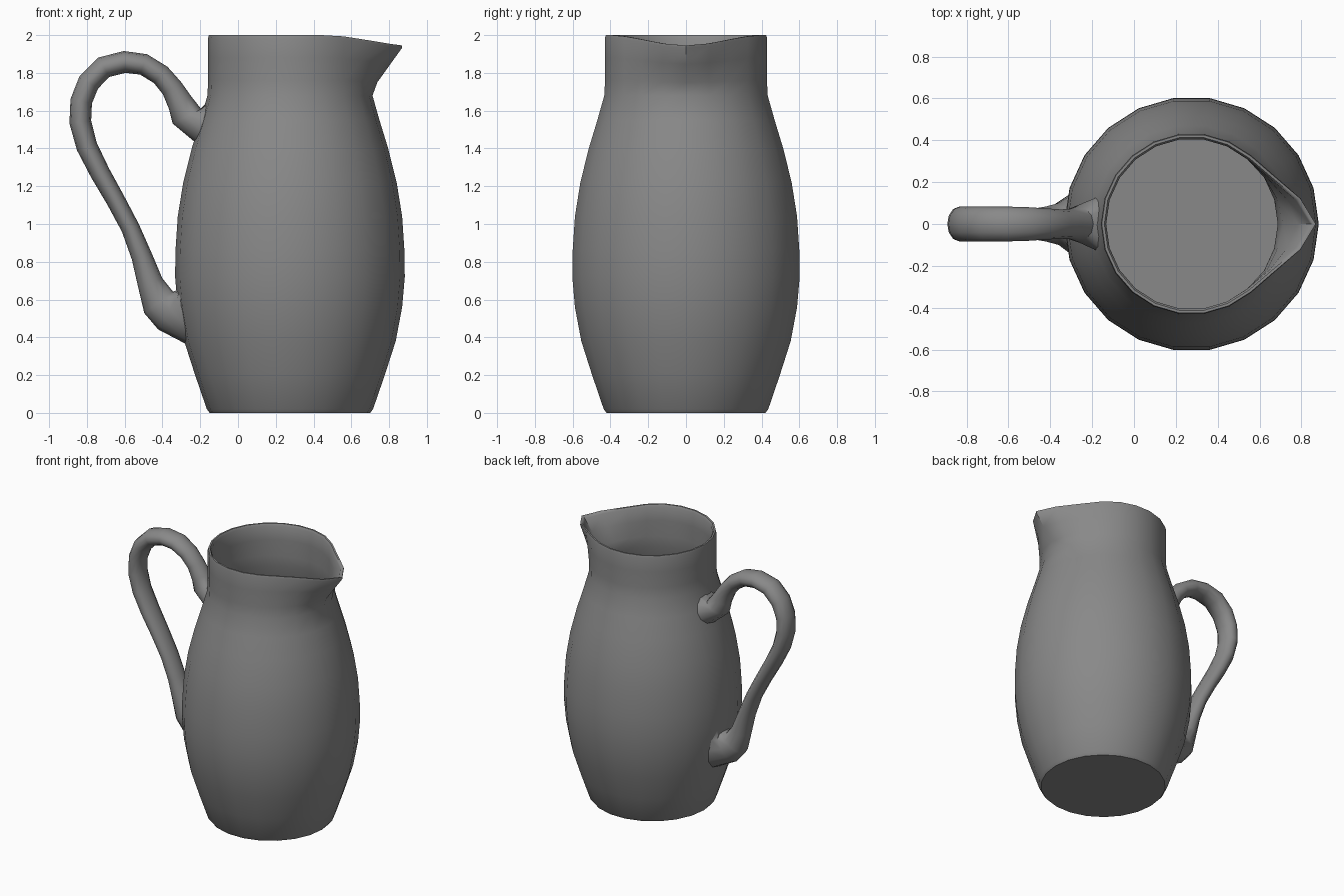
import bpy
import bmesh
from math import sin, cos, pi, sqrt, radians
from mathutils import Vector

if "Cube" in bpy.data.objects:
    bpy.data.objects.remove(bpy.data.objects["Cube"], do_unlink=True)

CX = 0.275      # axis of the jug body
SIDES = 22
WALL = 0.025

clay = bpy.data.materials.new("grey_clay")
clay.use_nodes = True
clay.diffuse_color = (0.25, 0.25, 0.25, 1)
bsdf = clay.node_tree.nodes["Principled BSDF"]
bsdf.inputs["Base Color"].default_value = (0.25, 0.25, 0.25, 1)
bsdf.inputs["Roughness"].default_value = 0.7

# Outer profile of the body: radius, height, amount of spout pull
PROFILE = [(0.425, 0, 0), (0.44, 0.02, 0), (0.502, 0.2, 0), (0.56, 0.38, 0),
           (0.594, 0.56, 0), (0.608, 0.72, 0), (0.606, 0.86, 0), (0.594, 1.04, 0),
           (0.565, 1.22, 0), (0.52, 1.4, 0), (0.474, 1.55, 0), (0.437, 1.68, 0),
           (0.433, 1.76, 0.18), (0.433, 1.88, 0.6), (0.433, 1.985, 0.97),
           (0.429, 2.0, 1)]


def body_radius(z):
    for (r0, z0, _), (r1, z1, _) in zip(PROFILE, PROFILE[1:]):
        if z <= z1:
            return r0 + (r1 - r0) * (z - z0) / (z1 - z0)
    return PROFILE[-1][0]


def loft(bm, rings):
    """Join equal rings of points with quads and return the vertex rings."""
    loops = [[bm.verts.new(p) for p in ring] for ring in rings]
    for a, b in zip(loops, loops[1:]):
        n = len(a)
        for i in range(n):
            bm.faces.new((a[i], a[(i + 1) % n], b[(i + 1) % n], b[i]))
    return loops


def finish(name, bm, angle):
    bmesh.ops.recalc_face_normals(bm, faces=bm.faces)
    mesh = bpy.data.meshes.new(name)
    bm.to_mesh(mesh)
    bm.free()
    mesh.materials.append(clay)
    obj = bpy.data.objects.new(name, mesh)
    bpy.context.collection.objects.link(obj)
    bpy.ops.object.select_all(action="DESELECT")
    bpy.context.view_layer.objects.active = obj
    obj.select_set(True)
    bpy.ops.object.shade_smooth_by_angle(angle=radians(angle))
    return obj


def body_ring(r, z, pull):
    """Round section whose front is drawn out and dipped into a spout."""
    points = []
    for i in range(SIDES):
        a = 2 * pi * i / SIDES
        c = max(0, cos(a))
        points.append((CX + r * cos(a) + 0.165 * pull * c ** 10,
                       r * sin(a),
                       z - 0.055 * pull * c ** 5))
    return points


# Body: outer wall, rim and inner wall in one shell
bm = bmesh.new()
outer = [body_ring(*p) for p in PROFILE]
inner = [body_ring(r - WALL, max(z, 0.04), pull)
         for r, z, pull in reversed(PROFILE) if z != 0]
inner[0] = body_ring(0.417, 2.0, 1)
loops = loft(bm, outer + inner)
bm.faces.new(loops[0])
bm.faces.new(loops[-1])
finish("jug_body", bm, 50)

# Handle path: x, z, half thickness, half width
PATH = [(-0.27, 1.57, 0.085, 0.085), (-0.305, 1.64, 0.068, 0.072),
        (-0.35, 1.72, 0.058, 0.07), (-0.41, 1.79, 0.056, 0.074),
        (-0.5, 1.845, 0.057, 0.08), (-0.6, 1.858, 0.058, 0.083),
        (-0.71, 1.83, 0.059, 0.083), (-0.79, 1.75, 0.059, 0.083),
        (-0.83, 1.65, 0.058, 0.083), (-0.835, 1.54, 0.058, 0.083),
        (-0.8, 1.41, 0.056, 0.083), (-0.73, 1.27, 0.053, 0.083),
        (-0.65, 1.13, 0.05, 0.08), (-0.57, 0.98, 0.049, 0.078),
        (-0.51, 0.83, 0.055, 0.076), (-0.465, 0.69, 0.068, 0.076),
        (-0.42, 0.585, 0.095, 0.084), (-0.36, 0.55, 0.125, 0.1)]
HANDLE_SIDES = 12


def handle_ring(centre, normal, thick, width):
    points = []
    for i in range(HANDLE_SIDES):
        a = 2 * pi * i / HANDLE_SIDES
        p = centre + normal * (thick * cos(a))
        p.y += width * sin(a)
        points.append(p)
    return points


def root_ring(z, height, width, side):
    """End of the handle laid onto the curved wall of the body."""
    points = []
    for i in range(HANDLE_SIDES):
        a = 2 * pi * i / HANDLE_SIDES
        pz, y = z + side * height * cos(a), width * sin(a)
        points.append(Vector((CX - sqrt(body_radius(pz) ** 2 - y * y) + 0.012, y, pz)))
    return points


centres = [Vector((x, 0, z)) for x, z, _, _ in PATH]
rings = [root_ring(1.54, 0.11, 0.13, 1)]
for i, (x, z, thick, width) in enumerate(PATH):
    t = (centres[min(i + 1, len(PATH) - 1)] - centres[max(i - 1, 0)]).normalized()
    rings.append(handle_ring(centres[i], Vector((-t.z, 0, t.x)) * -1, thick, width))
rings.append(root_ring(0.54, 0.18, 0.16, 1))

# Line up the ring directions so the tube does not twist
for k in range(1, len(rings)):
    half = HANDLE_SIDES // 2
    turned = rings[k][half:] + rings[k][:half]
    mirrored = [turned[-i % HANDLE_SIDES] for i in range(HANDLE_SIDES)]
    flipped = [rings[k][0]] + rings[k][:0:-1]
    rings[k] = min((rings[k], turned, mirrored, flipped),
                   key=lambda r: sum((p - q).length for p, q in zip(r, rings[k - 1])))

bm = bmesh.new()
loops = loft(bm, rings)
bm.faces.new(loops[0])
bm.faces.new(loops[-1])
finish("handle", bm, 60)
